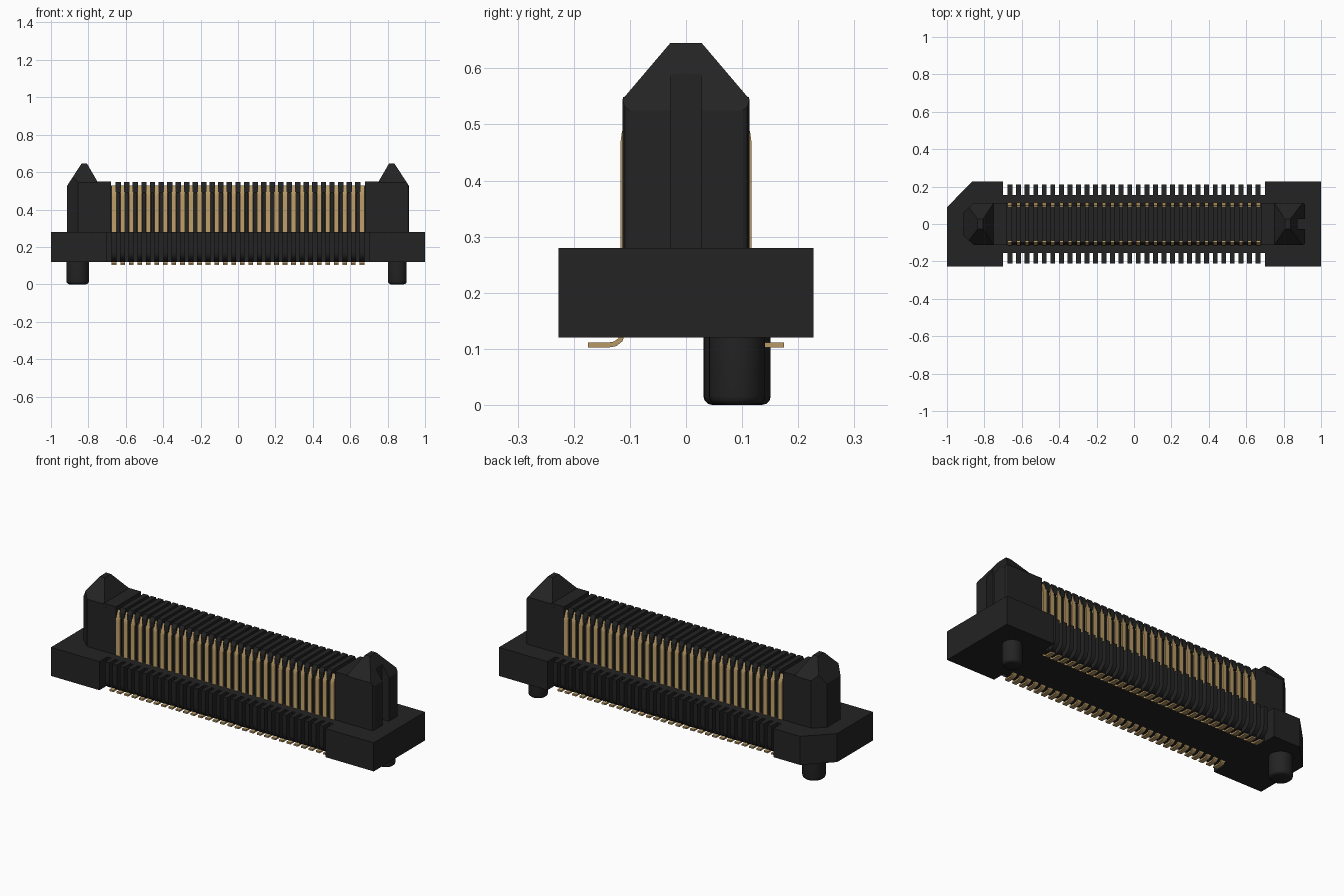
import bpy, bmesh, math
from mathutils import Vector

if "Cube" in bpy.data.objects:
    bpy.data.objects.remove(bpy.data.objects["Cube"])


def material(name, rgb):
    m = bpy.data.materials.new(name)
    m.diffuse_color = (*rgb, 1)
    m.use_nodes = True
    m.node_tree.nodes["Principled BSDF"].inputs["Base Color"].default_value = m.diffuse_color
    return m


BLACK = material("black plastic", (0.017, 0.017, 0.017))
GOLD = material("gold metal", (0.48, 0.32, 0.13))

PITCH = 0.0457
CONTACTS = [(i - 14.5) * PITCH for i in range(30)]
RIDGES = [(i - 14) * PITCH for i in range(29)]


def finish(name, bm, mat, smooth=None):
    bmesh.ops.recalc_face_normals(bm, faces=bm.faces)
    me = bpy.data.meshes.new(name)
    bm.to_mesh(me)
    bm.free()
    ob = bpy.data.objects.new(name, me)
    bpy.context.collection.objects.link(ob)
    me.materials.append(mat)
    if smooth:
        bpy.ops.object.select_all(action='DESELECT')
        ob.select_set(True)
        bpy.context.view_layer.objects.active = ob
        bpy.ops.object.shade_smooth_by_angle(angle=math.radians(smooth))
    return ob


def prism(bm, pts, a, b, axis):
    """Extrude a profile: (x, y) along z, or (y, z) along x."""
    def place(p, t):
        return (p[0], p[1], t) if axis == 'z' else (t, p[0], p[1])
    lo = [bm.verts.new(place(p, a)) for p in pts]
    hi = [bm.verts.new(place(p, b)) for p in pts]
    n = len(pts)
    bm.faces.new(lo)
    bm.faces.new(hi[::-1])
    for i in range(n):
        j = (i + 1) % n
        bm.faces.new((lo[i], lo[j], hi[j], hi[i]))


def rect(x0, x1, y0, y1):
    return [(x0, y0), (x1, y0), (x1, y1), (x0, y1)]


def row(name, profile, xs, width, mat, both=True, smooth=None):
    """Repeat a (y, z) profile along x, optionally mirrored in y."""
    bm = bmesh.new()
    for x in xs:
        for s in ((1, -1) if both else (1,)):
            prism(bm, [(s * y, z) for y, z in profile], x - width / 2, x + width / 2, 'x')
    return finish(name, bm, mat, smooth)


def ribbon(path, t):
    """Closed outline of a strip of thickness t along a path."""
    left, right = [], []
    for i, p in enumerate(path):
        d = Vector(path[min(i + 1, len(path) - 1)]) - Vector(path[max(i - 1, 0)])
        nrm = Vector((-d.y, d.x)).normalized() * t / 2
        left.append(tuple(Vector(p) + nrm))
        right.append(tuple(Vector(p) - nrm))
    return left + right[::-1]


# Base: two end blocks (left one with a keyed corner) and a narrower core
bm = bmesh.new()
prism(bm, [(-1, -0.227), (-0.7, -0.227), (-0.7, 0.227), (-0.865, 0.227), (-1, 0.09)], 0.12, 0.28, 'z')
finish("left_end_block", bm, BLACK)
bm = bmesh.new()
prism(bm, rect(0.7, 1, -0.227, 0.227), 0.12, 0.28, 'z')
finish("right_end_block", bm, BLACK)
bm = bmesh.new()
prism(bm, rect(-0.7, 0.7, -0.155, 0.155), 0.12, 0.28, 'z')
finish("base_core", bm, BLACK)

# Ribs along both sides of the base, rounded underneath
curve = [(0.15 + 0.06 * math.cos(a), 0.17 - 0.05 * math.sin(a))
         for a in [math.radians(15 * k) for k in range(7)]]
row("base_ribs", [(0.15, 0.28), (0.21, 0.28)] + curve, CONTACTS, 0.026, BLACK, smooth=30)

# Central wall with ridges between the contacts
row("centre_wall", rect(-0.092, 0.092, 0.27, 0.528), [0], 1.37, BLACK, both=False)
row("lower_ridges", rect(-0.103, 0.103, 0.27, 0.5), RIDGES, 0.018, BLACK, both=False)
row("top_ridges", [(-0.112, 0.49), (0.112, 0.49), (0.112, 0.525), (0.1, 0.548),
                   (-0.1, 0.548), (-0.112, 0.525)], RIDGES, 0.029, BLACK, both=False)

# Gold contacts: foot, bend, tall blade and inward tip
path = [(0.175, 0.107), (0.137, 0.107), (0.126, 0.109), (0.117, 0.116), (0.112, 0.13),
        (0.112, 0.47), (0.110, 0.485), (0.104, 0.503), (0.094, 0.528)]
row("contacts", ribbon(path, 0.009), CONTACTS, 0.025, GOLD, smooth=30)


# Guide posts: footprint prism trimmed by sloped planes into a hipped peak
def guide_post(name, s, footprint):
    bm = bmesh.new()
    prism(bm, [(s * x, y) for x, y in footprint], 0.27, 0.645, 'z')
    cuts = [((s * 0.915, 0, 0.525), (s * 0.12, 0, 0.078)),
            ((s * 0.752, 0, 0.55), (-s * 0.095, 0, 0.055)),
            ((0, 0.113, 0.545), (0, 0.1, 0.085)),
            ((0, -0.113, 0.545), (0, -0.1, 0.085))]
    for co, no in cuts:
        geom = bm.verts[:] + bm.edges[:] + bm.faces[:]
        bmesh.ops.bisect_plane(bm, geom=geom, plane_co=co, plane_no=no, clear_outer=True)
        bmesh.ops.holes_fill(bm, edges=[e for e in bm.edges if e.is_boundary], sides=0)
    post = finish(name, bm, BLACK)
    bm = bmesh.new()
    x0, x1 = sorted((s * 0.678, s * 0.76))
    prism(bm, rect(x0, x1, -0.112, 0.112), 0.27, 0.549, 'z')
    finish(name + "_shoulder", bm, BLACK)
    return post


guide_post("left_guide_post", -1, [(0.74, -0.113), (0.855, -0.113), (0.915, -0.06),
                                   (0.915, 0.06), (0.855, 0.113), (0.74, 0.113)])
right = guide_post("right_guide_post", 1, [(0.74, -0.113), (0.903, -0.113), (0.911, -0.109),
                                           (0.915, -0.101), (0.915, 0.101), (0.911, 0.109),
                                           (0.903, 0.113), (0.74, 0.113)])

# Key slot in the outer face of the right post
bm = bmesh.new()
prism(bm, rect(0.873, 0.96, -0.028, 0.028), 0.2801, 0.7, 'z')
cutter = finish("slot_cutter", bm, BLACK)
cutter.hide_render = True
mod = right.modifiers.new("slot", 'BOOLEAN')
mod.operation = 'DIFFERENCE'
mod.solver = 'EXACT'
mod.object = cutter
bpy.context.view_layer.objects.active = right
bpy.ops.object.modifier_apply(modifier=mod.name)
bpy.data.objects.remove(cutter)


# Locating pegs with rounded lower rims
def peg(name, x, r):
    bm = bmesh.new()
    n = 32
    rings = [(0.125, r), (0.016, r), (0.008, r - 0.002), (0.002, r - 0.008), (0, r - 0.016)]
    loops = [[bm.verts.new((x + q * math.cos(2 * math.pi * i / n),
                            0.091 + q * math.sin(2 * math.pi * i / n), z))
              for i in range(n)] for z, q in rings]
    for a, b in zip(loops, loops[1:]):
        for i in range(n):
            j = (i + 1) % n
            bm.faces.new((a[i], a[j], b[j], b[i]))
    bm.faces.new(loops[0])
    bm.faces.new(loops[-1])
    finish(name, bm, BLACK, smooth=40)


peg("left_peg", -0.857, 0.06)
peg("right_peg", 0.852, 0.05)
